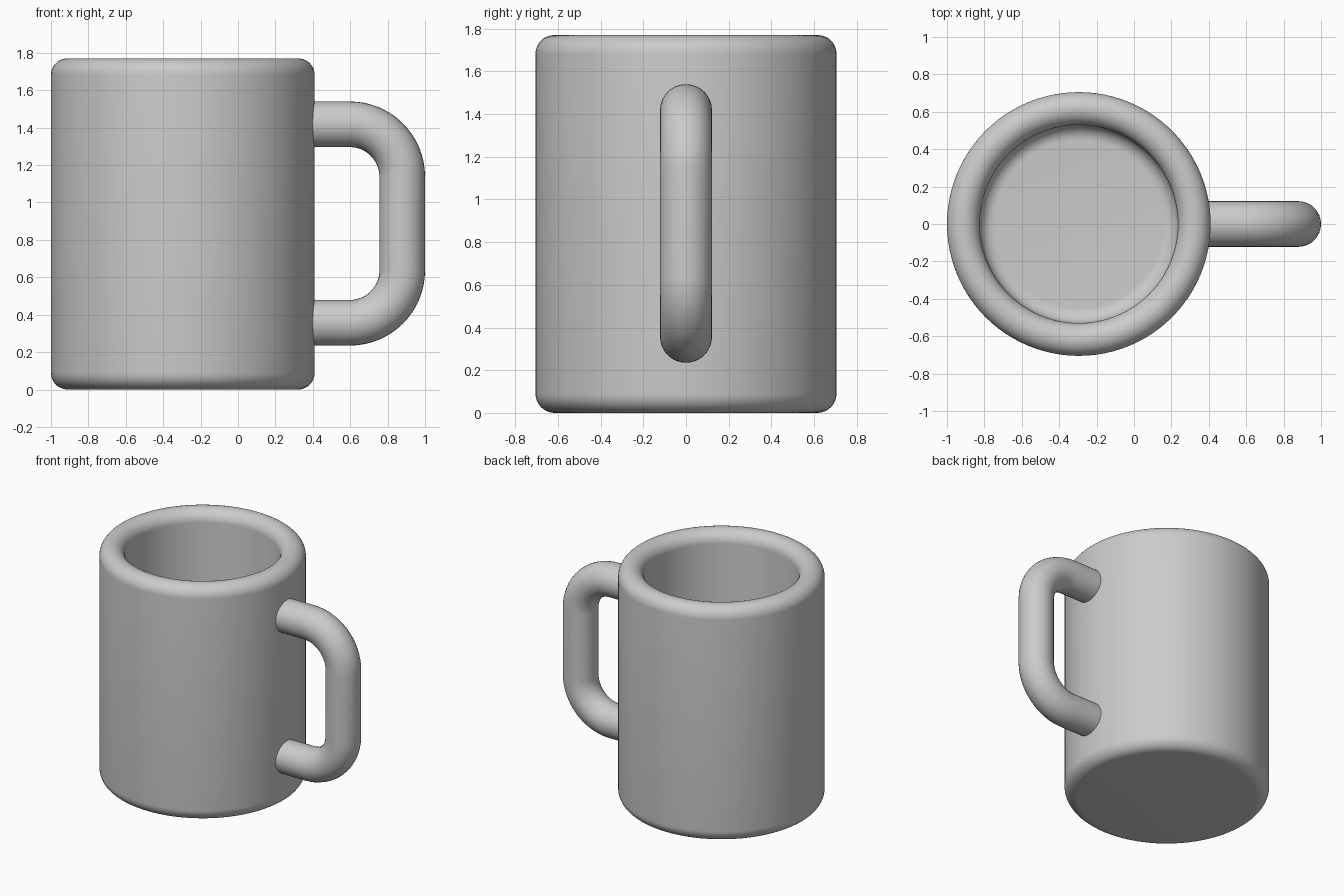
import bpy, bmesh
from math import sin, cos, pi, radians
from mathutils import Vector, Matrix

if "Cube" in bpy.data.objects:
    bpy.data.objects.remove(bpy.data.objects["Cube"])

CX, R_OUT, R_IN, H, FLOOR = -0.295, 0.705, 0.53, 1.77, 0.175


def arc(cx, cz, r, a0, a1, n=10):
    """Points on an arc in the XZ plane, angles in degrees."""
    angles = [radians(a0 + (a1 - a0) * i / n) for i in range(n + 1)]
    return [Vector((cx + r * cos(a), 0, cz + r * sin(a))) for a in angles]


def finish(bm, name):
    bmesh.ops.recalc_face_normals(bm, faces=bm.faces)
    mesh = bpy.data.meshes.new(name)
    bm.to_mesh(mesh)
    bm.free()
    obj = bpy.data.objects.new(name, mesh)
    bpy.context.collection.objects.link(obj)
    bpy.ops.object.select_all(action='DESELECT')
    obj.select_set(True)
    bpy.context.view_layer.objects.active = obj
    bpy.ops.object.shade_smooth_by_angle(angle=radians(35))
    return obj


# Mug body: wall profile with rounded base, lip and inner floor, spun around z
f = 0.09
lip = (R_OUT - R_IN) / 2
profile = ([Vector((0, 0, 0))]
           + arc(R_OUT - f, f, f, -90, 0)
           + arc(R_OUT - lip, H - lip, lip, 0, 180, 20)
           + arc(R_IN - 0.08, FLOOR + 0.08, 0.08, 0, -90)
           + [Vector((0, 0, FLOOR))])
bm = bmesh.new()
verts = [bm.verts.new(p) for p in profile]
edges = [bm.edges.new(pair) for pair in zip(verts, verts[1:])]
bmesh.ops.spin(bm, geom=verts + edges, cent=(0, 0, 0), axis=(0, 0, 1),
               angle=2 * pi, steps=96, use_merge=True)
bmesh.ops.remove_doubles(bm, verts=bm.verts, dist=0.0001)
body = finish(bm, "mug_body")
body.location.x = CX

# Handle: round tube swept along a D-shaped path, ends buried in the wall
TUBE, BEND, SIDES = 0.122, 0.28, 32
Z_LOW, Z_HIGH, X_END = 0.357, 1.418, 0.878
path = ([Vector((0.32, 0, Z_LOW))]
        + arc(X_END - BEND, Z_LOW + BEND, BEND, -90, 0, 16)
        + arc(X_END - BEND, Z_HIGH - BEND, BEND, 0, 90, 16)
        + [Vector((0.32, 0, Z_HIGH))])
bm = bmesh.new()
rings = []
for i, p in enumerate(path):
    # The path's direction at each bend point follows from its neighbours
    if i in (0, 1):
        t = Vector((1, 0, 0))
    elif i >= len(path) - 2:
        t = Vector((-1, 0, 0))
    elif i in (17, 18):
        t = Vector((0, 0, 1))
    else:
        t = (path[i + 1] - path[i - 1]).normalized()
    side = Vector((0, 1, 0))
    out = side.cross(t)
    rings.append([bm.verts.new(p + TUBE * (cos(a) * side + sin(a) * out))
                  for a in (2 * pi * k / SIDES for k in range(SIDES))])
for a, b in zip(rings, rings[1:]):
    for k in range(SIDES):
        n = (k + 1) % SIDES
        bm.faces.new((a[k], a[n], b[n], b[k]))
bm.faces.new(rings[0])
bm.faces.new(rings[-1])
finish(bm, "handle")
